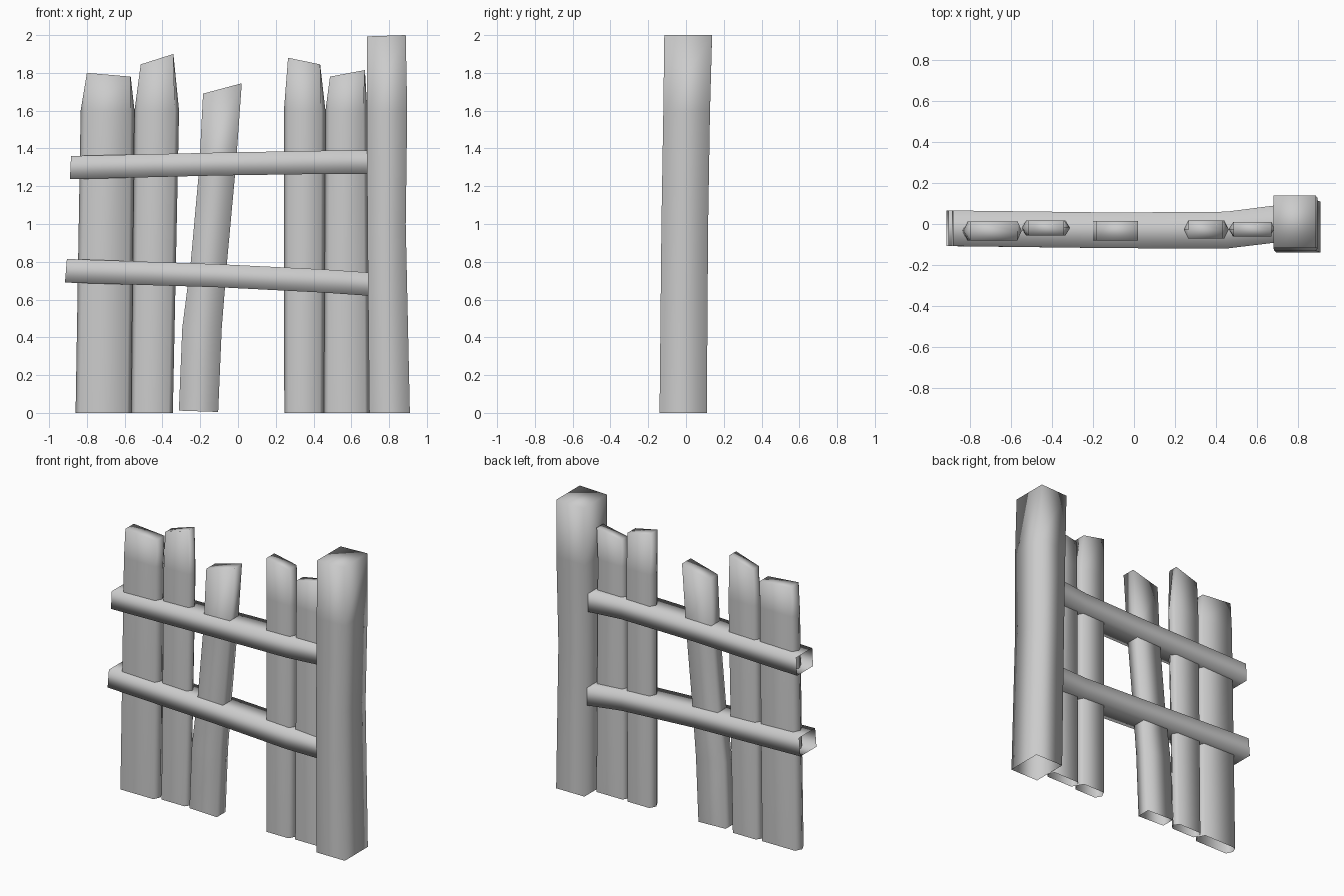
import bpy
import bmesh

cube = bpy.data.objects.get("Cube")
if cube:
    bpy.data.objects.remove(cube, do_unlink=True)

grey = bpy.data.materials.new("plain_grey")
grey.use_nodes = True
tone = (0.6, 0.6, 0.6, 1)
grey.diffuse_color = tone
grey.node_tree.nodes["Principled BSDF"].inputs["Base Color"].default_value = tone


def loft(name, rings, cap_end):
    """Skin matching rings of points; the start stays open, the end may be capped."""
    bm = bmesh.new()
    loops = [[bm.verts.new(p) for p in ring] for ring in rings]
    for a, b in zip(loops, loops[1:]):
        for i in range(len(a)):
            j = (i + 1) % len(a)
            bm.faces.new((a[i], a[j], b[j], b[i]))
    if cap_end:
        bm.faces.new(loops[-1])
    bmesh.ops.recalc_face_normals(bm, faces=bm.faces)
    mesh = bpy.data.meshes.new(name)
    bm.to_mesh(mesh)
    bm.free()
    mesh.materials.append(grey)
    for face in mesh.polygons:
        face.use_smooth = True
    obj = bpy.data.objects.new(name, mesh)
    bpy.context.collection.objects.link(obj)
    return obj


def level(x0, x1, y0, y1, z0, z1, bulge=None):
    """Upright section from left edge x0 to right edge x1, with optional pointed sides."""
    ring = [(x0, y0, z0), (x1, y0, z1), (x1, y1, z1), (x0, y1, z0)]
    if bulge:
        mid = (y0 + y1) / 2
        left, right, z = bulge
        ring.insert(2, (right, mid, z))
        ring.append((left, mid, z))
    return ring


def pointed_plank(name, foot, shoulder, tip, depth):
    """Plank with ridged sides that taper in above the shoulder."""
    inset = 0.022
    y0, y1 = depth
    rings = [level(a + inset, b - inset, y0, y1, z, z, (a, b, z))
             for (a, b), z in ((foot, 0), (shoulder, 1.6))]
    x0, z0, x1, z1 = tip
    rings.append(level(x0, x1, y0, y1, z0, z1, (x0, x1, (z0 + z1) / 2)))
    # The side ridges meet the slanted top at its two ends
    rings[-1][2] = (x1, (y0 + y1) / 2, z1)
    rings[-1][5] = (x0, (y0 + y1) / 2, z0)
    return loft(name, rings, True)


# Straight planks with ridged sides
pointed_plank("plank_outer_right", (-0.86, -0.565), (-0.833, -0.548),
              (-0.80, 1.80, -0.568, 1.78), (-0.08, 0.012))
pointed_plank("plank_inner_right", (-0.565, -0.345), (-0.548, -0.312),
              (-0.515, 1.845, -0.342, 1.90), (-0.055, 0.016))
pointed_plank("plank_inner_left", (0.245, 0.455), (0.243, 0.463),
              (0.265, 1.88, 0.435, 1.845), (-0.07, 0.016))
pointed_plank("plank_outer_left", (0.455, 0.695), (0.463, 0.685),
              (0.487, 1.78, 0.672, 1.815), (-0.06, 0.01))

# Leaning middle plank
lean = [(-0.313, -0.105, 0.012, 0.005), (-0.295, -0.086, 0.45, 0.45),
        (-0.25, -0.058, 0.8, 0.8), (-0.205, -0.012, 1.3, 1.3),
        (-0.185, 0.02, 1.69, 1.745)]
loft("plank_leaning",
     [level(x0, x1, -0.08, 0.015, z0, z1) for x0, x1, z0, z1 in lean], True)

# Tall post
post = [(0.695, 0.91, -0.14, 0.11, 0, 0), (0.685, 0.888, -0.13, 0.117, 1, 1),
        (0.682, 0.896, -0.12, 0.127, 1.6, 1.6),
        (0.682, 0.888, -0.115, 0.138, 1.993, 2.0)]
loft("post", [level(*p) for p in post], True)


# Crossing rails, hollow at the free end
def rail(name, path):
    rings = []
    for x, y0, y1, z0, z1, slant in path:
        rings.append([(x, y0, z0), (x, y1, z0), (x + slant, y1, z1), (x + slant, y0, z1)])
    loft(name, rings, False)


rail("upper_rail", [(-0.89, -0.108, 0.066, 1.237, 1.36, 0.006),
                    (-0.1, -0.118, 0.056, 1.257, 1.378, 0),
                    (0.45, -0.12, 0.06, 1.265, 1.388, 0),
                    (0.74, -0.085, 0.097, 1.265, 1.39, 0)])
rail("lower_rail", [(-0.916, -0.108, 0.066, 0.69, 0.815, 0.01),
                    (-0.1, -0.118, 0.056, 0.665, 0.787, 0),
                    (0.45, -0.12, 0.06, 0.637, 0.76, 0),
                    (0.74, -0.085, 0.097, 0.617, 0.74, 0)])
